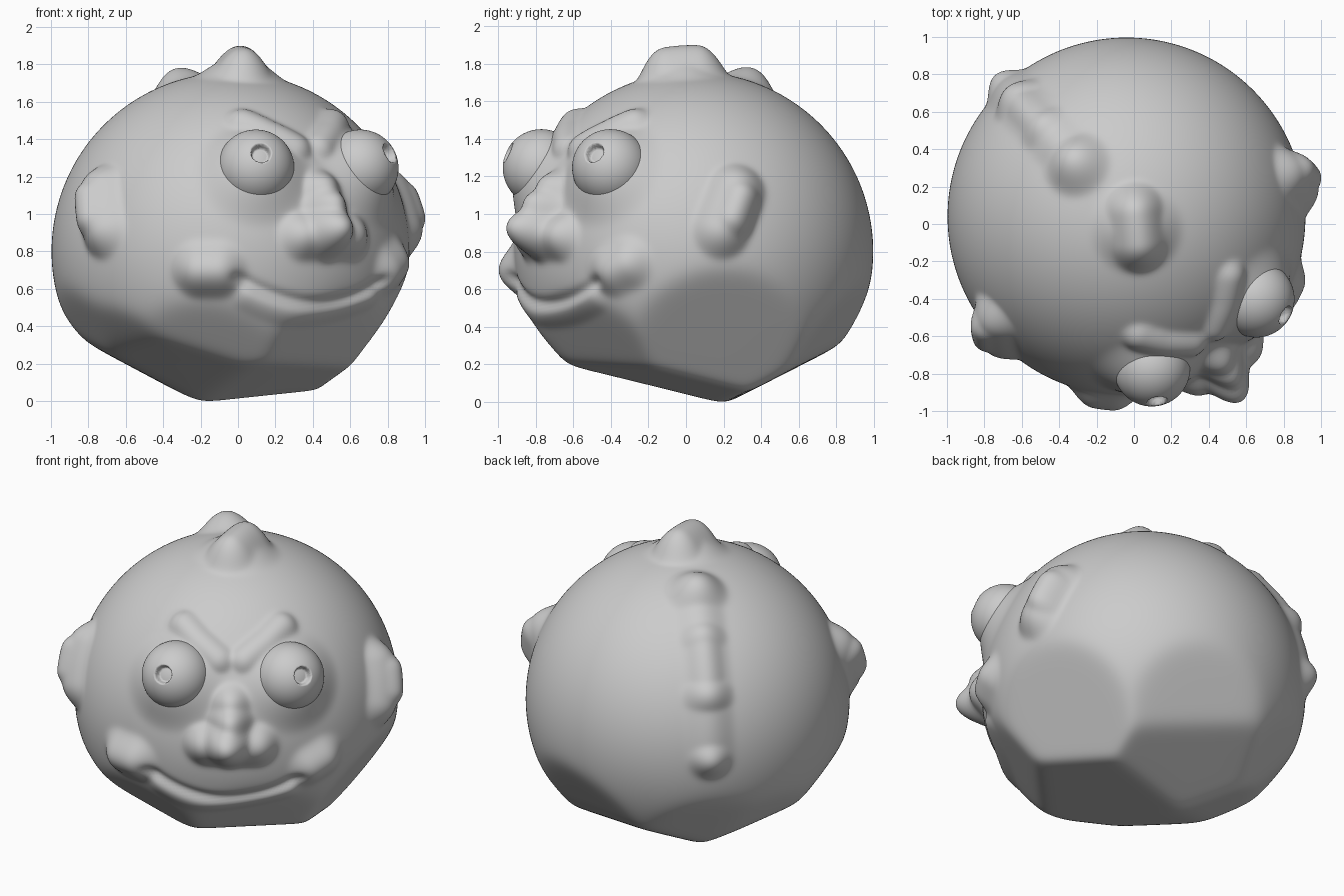
import bpy, bmesh
from math import radians, sin, cos, exp, log
from mathutils import Vector

if "Cube" in bpy.data.objects:
    bpy.data.objects.remove(bpy.data.objects["Cube"])

CENTRE = Vector((-0.04, 0.04, 0.80))
R = 0.957
SOFT = 0.016       # rounding where the flattened planes meet
FACE = -57         # heading of the face in degrees

clay = bpy.data.materials.new("grey_clay")
clay.use_nodes = True
clay.diffuse_color = (0.6, 0.6, 0.6, 1)
clay.node_tree.nodes["Principled BSDF"].inputs["Base Color"].default_value = (0.6, 0.6, 0.6, 1)


def aim(az, elev):
    a, e = radians(az), radians(elev)
    return Vector((cos(a) * cos(e), sin(a) * cos(e), sin(e)))


def finish(name, bm):
    mesh = bpy.data.meshes.new(name)
    bm.to_mesh(mesh)
    bm.free()
    mesh.materials.append(clay)
    mesh.polygons.foreach_set("use_smooth", [True] * len(mesh.polygons))
    obj = bpy.data.objects.new(name, mesh)
    bpy.context.collection.objects.link(obj)
    return obj


# Brushes: capsules on the unit sphere that raise or sink the surface
brushes = []


def brush(path, radius, height, power=2):
    pts = [aim(*p) for p in path]
    brushes.append((pts, radius, height, power))


def path_distance(u, pts):
    if len(pts) == 1:
        return (u - pts[0]).length
    best = 9
    for a, b in zip(pts, pts[1:]):
        ab = b - a
        t = max(0, min(1, (u - a).dot(ab) / ab.length_squared))
        best = min(best, (u - a - ab * t).length)
    return best


# Paired features, mirrored about the face heading
for s in (-1, 1):
    brush([(FACE + s * 24, 27)], 0.35, 0.10)                                # eye socket
    brush([(FACE + s * 6, 36), (FACE + s * 17, 42), (FACE + s * 27, 47)], 0.095, 0.05, 0.9)  # brow

# Cheeks, the right one fuller
brush([(FACE - 43, -6), (FACE - 37, -6)], 0.18, 0.09)
brush([(FACE + 35, -4), (FACE + 30, -6)], 0.17, 0.07)

# Ears, each with a crest along the rear rim
for az, s in ((-138, -1), (11, 1)):
    brush([(az - s * 2, 7), (az + s * 4, 20)], 0.17, 0.09, 1.4)
    brush([(az + s, 10), (az + s * 4, 17)], 0.14, 0.125, 1.2)

# Nose: bridge, a broad base for the nostrils and a pointed tip
brush([(FACE, 20), (FACE, 8)], 0.15, 0.09)
brush([(FACE, 14), (FACE, 8)], 0.16, 0.15)
brush([(FACE - 9, 5), (FACE + 9, 5)], 0.15, 0.09, 1.5)
brush([(FACE - 1, 6.5)], 0.18, 0.22, 1.6)

# Top horn and the row of bumps down the back
brush([(-50, 85)], 0.28, 0.09)
brush([(20, 87), (-65, 81)], 0.19, 0.145, 1.6)
for elev, radius, height in ((66, 0.21, 0.11), (47, 0.17, 0.07), (26, 0.18, 0.08), (3, 0.16, 0.08)):
    brush([(133, elev)], radius, height)
brush([(133, 66), (133, 48), (133, 26), (133, 3)], 0.17, 0.04)
brush([(133, 46), (133, 26)], 0.15, 0.06)

# Smile: raised lip and a groove above it
smile = [(FACE - 2 + a, -17 + 9 * (a / 29) ** 2) for a in range(-29, 30, 4)]
brush([(a, e - 4) for a, e in smile[1:-1]], 0.11, 0.02)
brush(smile, 0.045, -0.03)

# Flattened planes under the head: heading, tilt below level, distance
planes = [(aim(az, -tilt), d) for az, tilt, d in (
    (180, 62, 0.795), (90, 63, 0.80), (-53, 76, 0.74), (-130, 66, 0.745),
    (10, 34, 0.845), (-100, 40, 0.88), (75, 34, 0.875), (-160, 36, 0.885),
    (135, 38, 0.89), (-45, 40, 0.865), (-140, 45, 0.86), (160, 40, 0.89))]

# Head
bm = bmesh.new()
bmesh.ops.create_icosphere(bm, subdivisions=7, radius=1)
for v in bm.verts:
    u = v.co.normalized()
    total = 1
    for n, d in planes:
        k = n.dot(u)
        if k > 0.6:
            total += exp((R - d / k) / SOFT)
    r = R - SOFT * log(total)
    up = down = 0
    for pts, radius, height, power in brushes:
        if u.dot(pts[len(pts) // 2]) < 0.6:
            continue
        q = path_distance(u, pts) / radius
        if q < 1:
            h = height * (1 - q * q) ** power
            up, down = max(up, h), min(down, h)
    v.co = CENTRE + u * (r + up + down)
head = finish("head", bm)
soften = head.modifiers.new("soften", 'SMOOTH')
soften.factor = 0.5
soften.iterations = 6

# Eyeballs with a sunken pupil
for s, side in ((-1, "right"), (1, "left")):
    gaze = aim(FACE + 2 + s * 26, 24)
    bm = bmesh.new()
    bmesh.ops.create_icosphere(bm, subdivisions=6, radius=0.205)
    for v in bm.verts:
        off = (v.co.normalized() - gaze).length
        if off < 0.27:
            v.co -= gaze * 0.05 * min(1, (0.27 - off) / 0.06)
        v.co += CENTRE + aim(FACE + 0.5 + s * 24, 28.5) * 0.935
    finish(side + "_eye", bm)
